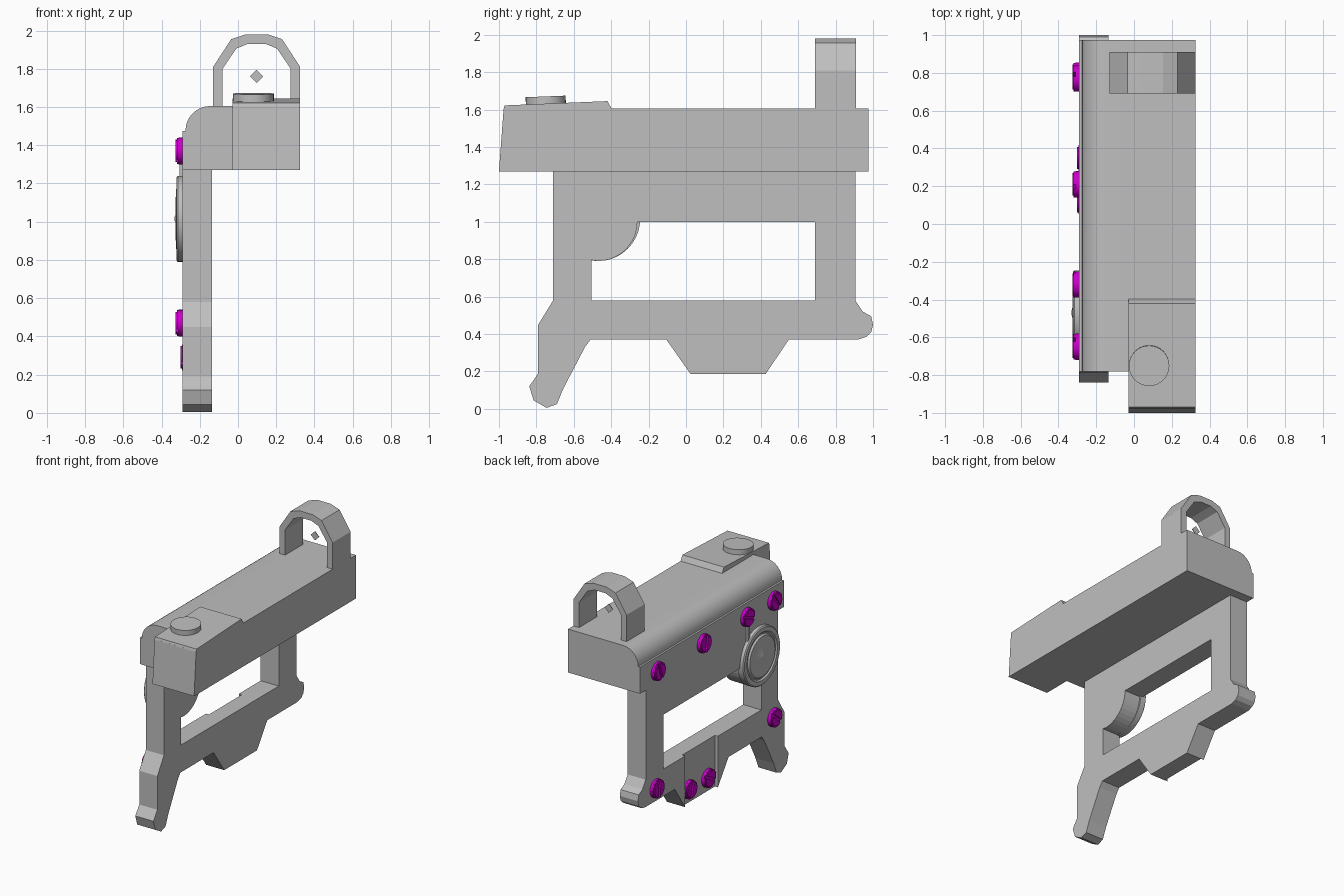
import bpy, bmesh, math
from mathutils import Matrix, Vector

if "Cube" in bpy.data.objects:
    bpy.data.objects.remove(bpy.data.objects["Cube"])


def material(name, rgb):
    m = bpy.data.materials.new(name)
    m.use_nodes = True
    m.diffuse_color = (*rgb, 1)
    m.node_tree.nodes["Principled BSDF"].inputs["Base Color"].default_value = (*rgb, 1)
    return m


GREY = material("light_grey", (0.52, 0.52, 0.52))
PURPLE = material("magenta", (0.6, 0.0, 0.6))


def finish(name, bm, mat, smooth=False):
    bmesh.ops.recalc_face_normals(bm, faces=bm.faces)
    me = bpy.data.meshes.new(name)
    bm.to_mesh(me)
    bm.free()
    me.materials.append(mat)
    ob = bpy.data.objects.new(name, me)
    bpy.context.collection.objects.link(ob)
    if smooth:
        bpy.ops.object.select_all(action='DESELECT')
        ob.select_set(True)
        bpy.context.view_layer.objects.active = ob
        bpy.ops.object.shade_smooth_by_angle(angle=math.radians(30))
    return ob


def add_slab(bm, loops, lo, hi, axis):
    """Fill 2D loops (first is outline, rest are holes) and extrude along an axis."""
    place = {'X': lambda u, v: (lo, u, v), 'Y': lambda u, v: (u, lo, v)}[axis]
    edges = []
    for loop in loops:
        vs = [bm.verts.new(place(u, v)) for u, v in loop]
        edges += [bm.edges.new((vs[i - 1], vs[i])) for i in range(len(vs))]
    cap = [f for f in bmesh.ops.triangle_fill(bm, edges=edges, use_beauty=True)["geom"]
           if isinstance(f, bmesh.types.BMFace)]
    ext = bmesh.ops.extrude_face_region(bm, geom=cap, use_keep_orig=True)["geom"]
    shift = Vector((hi - lo, 0, 0)) if axis == 'X' else Vector((0, hi - lo, 0))
    bmesh.ops.translate(bm, vec=shift, verts=[g for g in ext if isinstance(g, bmesh.types.BMVert)])


def slab(name, loops, lo, hi, axis, mat=GREY, smooth=False):
    bm = bmesh.new()
    add_slab(bm, loops, lo, hi, axis)
    return finish(name, bm, mat, smooth)


def arc(cu, cv, r, a0, a1, n):
    angles = [math.radians(a0 + (a1 - a0) * i / n) for i in range(n + 1)]
    return [(cu + r * math.cos(a), cv + r * math.sin(a)) for a in angles]


def lathe_x(name, profile, y, z, mat, n=32):
    """Revolve (radius, x) points about a sideways axis."""
    bm = bmesh.new()
    vs = [bm.verts.new((x, r, 0)) for r, x in profile]
    es = [bm.edges.new(p) for p in zip(vs, vs[1:])]
    bmesh.ops.spin(bm, geom=vs + es, cent=(0, 0, 0), axis=(1, 0, 0),
                   angle=math.tau, steps=n, use_merge=True)
    bmesh.ops.remove_doubles(bm, verts=bm.verts, dist=1e-5)
    bmesh.ops.translate(bm, vec=(0, y, z), verts=bm.verts)
    return finish(name, bm, mat, True)


# Side frame with window, foot and lower bulge
outline = [(-.71, 1.27), (-.71, .58), (-.79, .45), (-.79, .19), (-.838, .12), (-.815, .045),
           (-.745, .005), (-.69, .025), (-.655, .11), (-.54, .33), (-.51, .37), (-.105, .37),
           (.025, .185), (.425, .185), (.55, .37), (.92, .37), (.965, .385), (.99, .41),
           (1, .45), (.99, .495), (.945, .52), (.905, .58), (.905, 1.27)]
window = [(.69, 1.0), (.69, .58), (-.505, .58), (-.505, .795)] + arc(-.47, 1.0, .21, -90, 0, 10)
frame = slab("side_frame", [outline, window], -.29, -.135, 'X')

# Shallow recess across the lower bar
recess = slab("recess_cutter", [[(.025, .1), (.425, .1), (.425, .7), (.025, .7)]], -.4, -.265, 'X')
recess.hide_render = True
recess.hide_set(True)
cut = frame.modifiers.new("recess", 'BOOLEAN')
cut.operation = 'DIFFERENCE'
cut.object = recess

# Receiver: rounded side rail and box with a sloping front
rail = [(-.03, 1.27), (-.29, 1.27), (-.29, 1.475), (-.275, 1.475)]
rail += arc(-.145, 1.475, .13, 168, 90, 8) + [(-.03, 1.605)]
slab("side_rail", [rail], -.78, .975, 'Y', smooth=True)
slab("receiver_box", [[(-1, 1.27), (.975, 1.27), (.975, 1.605), (-.975, 1.605)]], -.03, .325, 'X')
slab("top_cover", [[(-.976, 1.6), (-.97, 1.622), (-.42, 1.645), (-.395, 1.6)]], -.03, .325, 'X')

# Round button, tilted with the cover
bm = bmesh.new()
bmesh.ops.create_cone(bm, cap_ends=True, segments=32, radius1=.107, radius2=.107, depth=.04,
                      matrix=Matrix.Translation((.08, -.75, 1.65)) @ Matrix.Rotation(.04, 4, 'X'))
finish("cover_button", bm, GREY, True)


# Rear sight arch, mirrored about its centre line
def mirrored(half, c=.0975):
    return [(c - u, v) for u, v in half] + [(c + u, v) for u, v in reversed(half)]


outer = [(.2275, 1.6), (.2275, 1.81), (.133, 1.955), (.057, 1.98)]
inner = [(.178, 1.6), (.178, 1.8), (.107, 1.905), (.047, 1.93)]
slab("sight_arch", [mirrored(outer) + mirrored(inner)[::-1]], .69, .91, 'Y')
slab("sight_diamond", [[(.0625, 1.76), (.0975, 1.725), (.1325, 1.76), (.0975, 1.795)]],
     .798, .803, 'Y')

# Round side dial with a raised rim, inner cap and locating pin
lathe_x("side_dial", [(0, -.27), (.225, -.27), (.225, -.315), (.217, -.322), (.185, -.322),
                      (.175, -.312), (.165, -.312), (.155, -.325), (.02, -.327),
                      (.012, -.331), (0, -.331)], -.47, 1.015, GREY, 40)
slab("dial_pin", [[(-.345, 1.18), (-.32, 1.18), (-.32, 1.33), (-.345, 1.33)]], -.305, -.28, 'X')


# Slotted screws: base disc plus two half heads
def screw(name, y, z, x, turn, r=.07):
    bm = bmesh.new()
    spin = Matrix.Rotation(math.radians(turn), 4, 'X')
    add_slab(bm, [arc(0, 0, r, 0, 345, 23)], .01, -.02, 'X')
    for side in (0, 180):
        for lo, hi, s in ((-.02, -.029, .98), (-.029, -.036, .84)):
            add_slab(bm, [arc(0, 0, r * s, 10 + side, 170 + side, 12)], lo, hi, 'X')
    bmesh.ops.transform(bm, matrix=Matrix.Translation((x, y, z)) @ spin, verts=bm.verts)
    finish(name, bm, PURPLE, True)


for i, y in enumerate((.77, .21, -.32, -.65)):
    screw(f"rail_screw_{i + 1}", y, 1.37, -.29, (70, 100, 20, 55)[i])
screw("front_leg_screw", -.65, .47, -.29, 40)
screw("rear_leg_screw", .785, .47, -.29, 95)
screw("recess_screw_rear", .35, .29, -.265, 100)
screw("recess_screw_front", .12, .29, -.265, 30)
